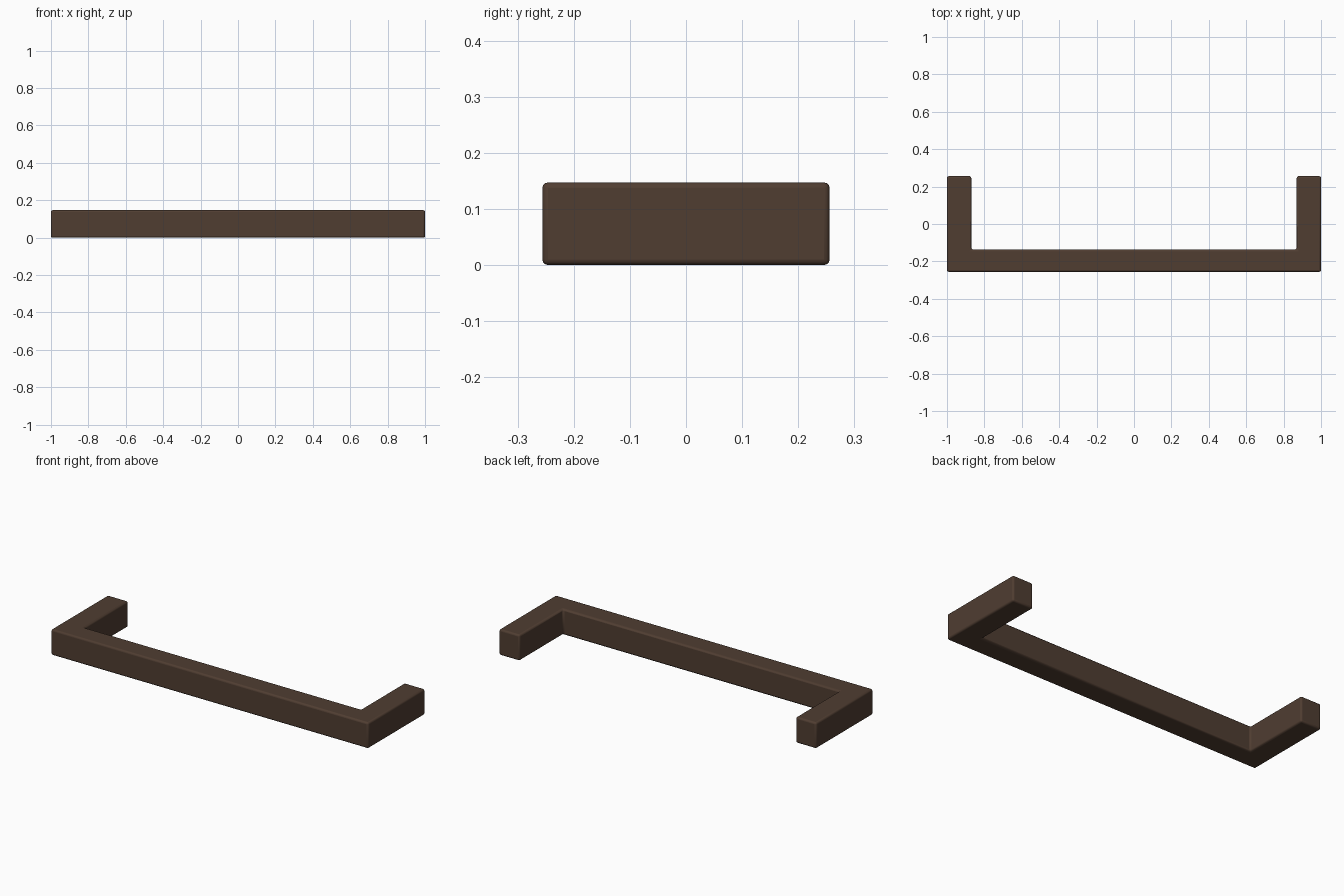
import bpy, bmesh

if "Cube" in bpy.data.objects:
    bpy.data.objects.remove(bpy.data.objects["Cube"])

HEIGHT, DEPTH = 0.147, 0.256   # total height, half depth
LEG_IN, BAR_IN = 0.87, -0.136  # inner faces of the legs and the bar

# U-shaped outline seen from above: right half, then mirrored
half = [(1, -DEPTH), (1, DEPTH), (LEG_IN, DEPTH), (LEG_IN, BAR_IN)]
outline = half + [(-x, y) for x, y in reversed(half)]

# Extrude the outline to full height
bm = bmesh.new()
base = bm.faces.new([bm.verts.new((x, y, 0)) for x, y in outline])
top = bmesh.ops.extrude_face_region(bm, geom=[base], use_keep_orig=True)
bmesh.ops.translate(bm, vec=(0, 0, HEIGHT),
                    verts=[v for v in top["geom"] if isinstance(v, bmesh.types.BMVert)])
bmesh.ops.recalc_face_normals(bm, faces=bm.faces)
mesh = bpy.data.meshes.new("pull_handle")
bm.to_mesh(mesh)
bm.free()

handle = bpy.data.objects.new("pull_handle", mesh)
bpy.context.collection.objects.link(handle)

# Small rounded edges all over
bevel = handle.modifiers.new("rounded_edges", 'BEVEL')
bevel.width = 0.01
bevel.segments = 3
bevel.limit_method = 'ANGLE'

# Dark bronze colour
bronze = bpy.data.materials.new("dark_bronze")
bronze.diffuse_color = (0.08, 0.047, 0.031, 1)
bronze.use_nodes = True
bronze.node_tree.nodes["Principled BSDF"].inputs["Base Color"].default_value = bronze.diffuse_color
mesh.materials.append(bronze)

bpy.context.view_layer.objects.active = handle
handle.select_set(True)
bpy.ops.object.shade_smooth_by_angle()
